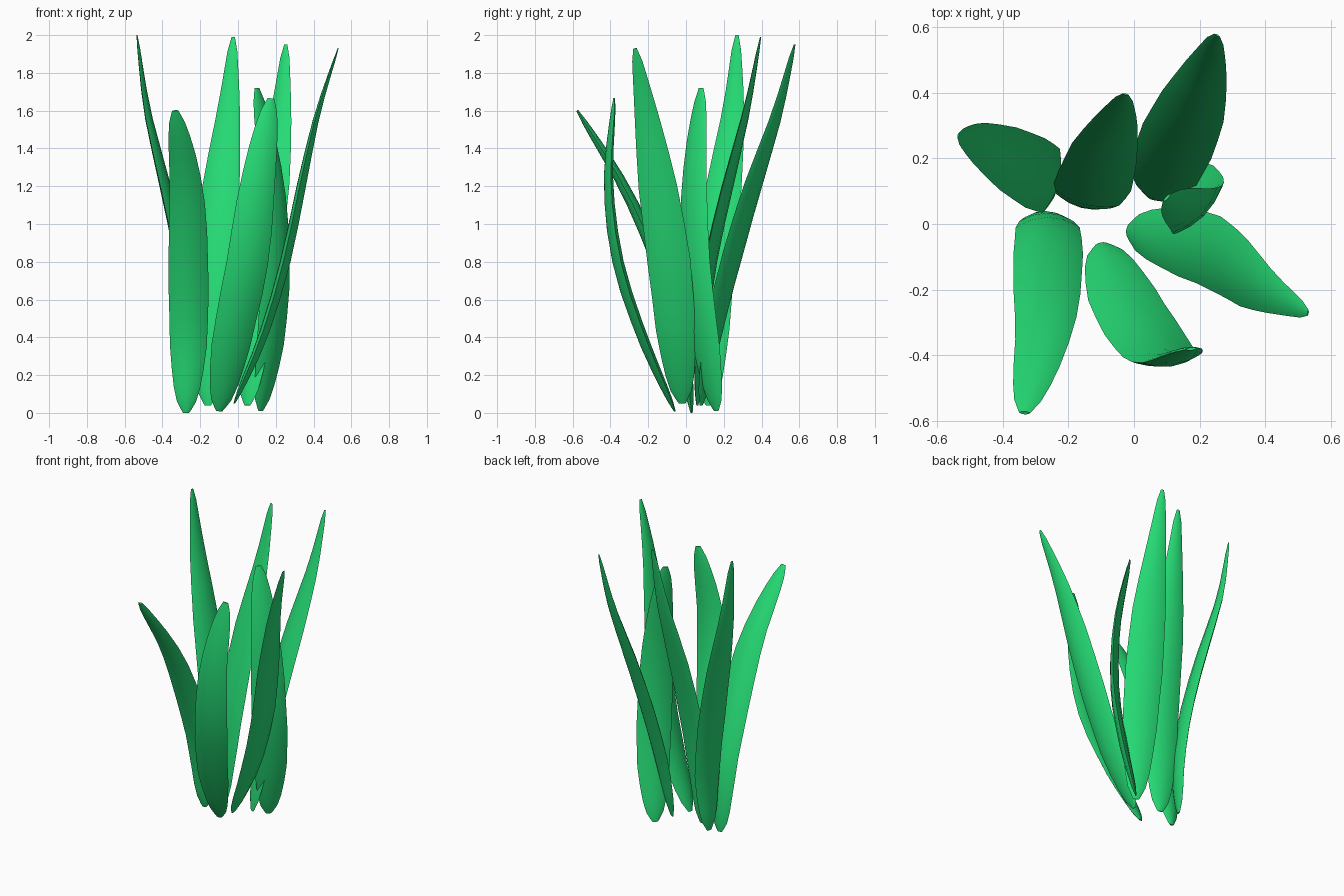
import bpy, bmesh, math
from mathutils import Vector

cube = bpy.data.objects.get("Cube")
if cube:
    bpy.data.objects.remove(cube, do_unlink=True)

green = bpy.data.materials.new("leaf green")
green.use_nodes = True
color = (0.019, 0.72, 0.18, 1)
green.diffuse_color = color
green.node_tree.nodes["Principled BSDF"].inputs["Base Color"].default_value = color

RINGS, ACROSS = 16, 6
# Half-width along the leaf: rounded base, broad middle, then a slim or blunt tip
BASE = [(0, 0.15), (0.03, 0.45), (0.1, 0.72), (0.22, 0.92), (0.4, 1)]
SLIM = BASE + [(0.58, 0.92), (0.72, 0.7), (0.86, 0.43), (0.96, 0.24), (1, 0.08)]
BLUNT = BASE + [(0.58, 0.97), (0.72, 0.86), (0.86, 0.66), (0.95, 0.46), (1, 0.16)]


def spline(points, t):
    """Smooth curve through evenly spaced points."""
    f = min(t, 0.9999) * (len(points) - 1)
    i = int(f)
    u = f - i
    p1, p2 = points[i], points[i + 1]
    p0 = points[i - 1] if i else 2 * p1 - p2
    p3 = points[i + 2] if i + 2 < len(points) else 2 * p2 - p1
    return 0.5 * (2 * p1 + (p2 - p0) * u + (2 * p0 - 5 * p1 + 4 * p2 - p3) * u * u
                  + (3 * p1 - p0 - 3 * p2 + p3) * u ** 3)


def breadth(profile, t):
    for (a, wa), (b, wb) in zip(profile, profile[1:]):
        if t <= b:
            return wa + (wb - wa) * (t - a) / (b - a)
    return profile[-1][1]


def leaf(name, path, width, angle, profile=SLIM, thick=0.055):
    """Loft a lens-shaped section along the path; angle turns its broad side."""
    points = [Vector(p) for p in path]
    turn = math.radians(angle)
    side = Vector((math.cos(turn), math.sin(turn), 0))
    bm = bmesh.new()
    rings = []
    for r in range(RINGS + 1):
        t = 0.5 - 0.5 * math.cos(math.pi * r / RINGS)
        center = spline(points, t)
        tangent = (spline(points, min(t + 0.01, 1)) - spline(points, max(t - 0.01, 0))).normalized()
        across = (side - tangent * side.dot(tangent)).normalized()
        normal = tangent.cross(across)
        w = breadth(profile, t)
        ring = []
        for k in range(2 * ACROSS):
            a = math.pi * k / ACROSS
            s = math.sin(a)
            offset = across * math.cos(a) * w * width / 2
            offset += normal * s * abs(s) * w * thick / 2
            ring.append(bm.verts.new(center + offset))
        rings.append(ring)
    for low, high in zip(rings, rings[1:]):
        for k in range(len(low)):
            n = (k + 1) % len(low)
            bm.faces.new((low[k], low[n], high[n], high[k]))
    bm.faces.new(rings[0][::-1])
    bm.faces.new(rings[-1])
    bmesh.ops.recalc_face_normals(bm, faces=bm.faces)
    mesh = bpy.data.meshes.new(name)
    bm.to_mesh(mesh)
    bm.free()
    mesh.materials.append(green)
    obj = bpy.data.objects.new(name, mesh)
    bpy.context.collection.objects.link(obj)
    bpy.ops.object.select_all(action='DESELECT')
    obj.select_set(True)
    bpy.context.view_layer.objects.active = obj
    bpy.ops.object.shade_smooth_by_angle(angle=math.radians(50))


# Leaves leaning to the front
leaf("front_right_leaf", [(-.275, .03, 0), (-.262, -.02, .4), (-.263, -.15, .8),
                          (-.275, -.33, 1.2), (-.333, -.575, 1.6)], .212, 0, BLUNT, .07)
leaf("front_middle_leaf", [(-.1, -.06, .01), (-.03, -.23, .4), (.05, -.36, .8),
                           (.105, -.41, 1.22), (.175, -.38, 1.665)], .225, 8, BLUNT, .06)
leaf("front_left_leaf", [(-.02, -.02, .05), (.13, -.05, .4), (.25, -.09, .8), (.335, -.15, 1.2),
                         (.42, -.21, 1.58), (.53, -.27, 1.93)], .23, 85)

# Leaves leaning to the back
leaf("back_left_leaf", [(.05, .08, .04), (.085, .15, .45), (.13, .25, .85),
                        (.18, .36, 1.22), (.225, .48, 1.58), (.253, .575, 1.95)], .235, -28)
leaf("back_middle_leaf", [(-.16, .06, .04), (-.15, .08, .4), (-.12, .13, .8),
                          (-.09, .22, 1.2), (-.05, .32, 1.6), (-.025, .395, 1.99)], .23, -15)
leaf("back_right_leaf", [(-.26, .12, .04), (-.25, .13, .4), (-.3, .155, .8),
                         (-.385, .2, 1.2), (-.48, .25, 1.6), (-.535, .27, 2)], .22, 75)

# Short upright leaf curling inward
leaf("short_left_leaf", [(.12, .16, .01), (.175, .1, .4), (.197, .05, .8),
                         (.175, .045, 1.25), (.1, .08, 1.72)], .22, 45, BLUNT)
